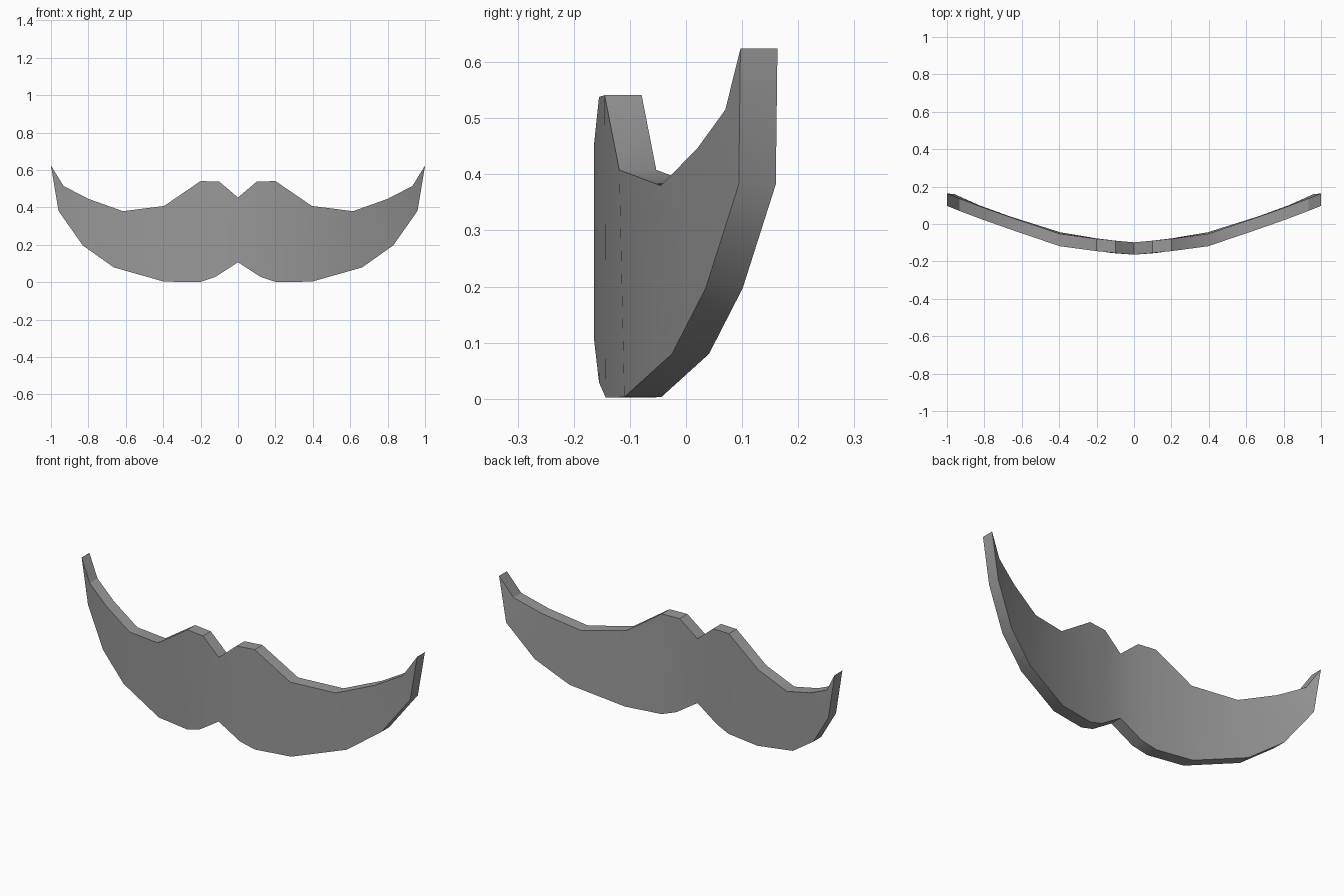
import bpy
import bmesh
import math

if "Cube" in bpy.data.objects:
    bpy.data.objects.remove(bpy.data.objects["Cube"], do_unlink=True)

THICKNESS = 0.066

# Half outline from the middle outwards: (x, front y, z)
TOP = [(0, -.164, .453), (.10, -.155, .538), (.20, -.145, .541), (.395, -.119, .408),
       (.615, -.045, .380), (.80, .02, .446), (.933, .07, .515)]
BOTTOM = [(0, -.164, .107), (.12, -.155, .029), (.20, -.143, .002), (.395, -.110, .003),
          (.665, -.025, .08), (.83, .035, .197), (.96, .094, .382)]
TIP = (1, .097, .624)

# Flat grey material
grey = bpy.data.materials.new("mid grey")
grey.use_nodes = True
grey.diffuse_color = (.32, .32, .32, 1)
bsdf = grey.node_tree.nodes["Principled BSDF"]
bsdf.inputs["Base Color"].default_value = grey.diffuse_color
bsdf.inputs["Roughness"].default_value = 0.8

# Curved front sheet: quads between the upper and lower outline, a triangle at each tip
bm = bmesh.new()
middle = [bm.verts.new(p[0]) for p in (TOP, BOTTOM)]
for side in (1, -1):
    def add(p):
        return bm.verts.new((side * p[0], p[1], p[2]))
    last = middle
    for upper, lower in zip(TOP[1:], BOTTOM[1:]):
        pair = [add(upper), add(lower)]
        bm.faces.new((last[0], last[1], pair[1], pair[0]))
        last = pair
    bm.faces.new((last[0], last[1], add(TIP)))

# Straight extrusion towards the back gives the thickness
result = bmesh.ops.extrude_face_region(bm, geom=bm.faces[:], use_keep_orig=True)
back = [g for g in result["geom"] if isinstance(g, bmesh.types.BMVert)]
bmesh.ops.translate(bm, verts=back, vec=(0, THICKNESS, 0))
bmesh.ops.recalc_face_normals(bm, faces=bm.faces[:])

mesh = bpy.data.meshes.new("moustache")
bm.to_mesh(mesh)
bm.free()
mesh.materials.append(grey)
moustache = bpy.data.objects.new("moustache", mesh)
bpy.context.collection.objects.link(moustache)

# Smooth curved faces, sharp rim
bpy.ops.object.select_all(action='DESELECT')
moustache.select_set(True)
bpy.context.view_layer.objects.active = moustache
bpy.ops.object.shade_smooth_by_angle(angle=math.radians(30))
